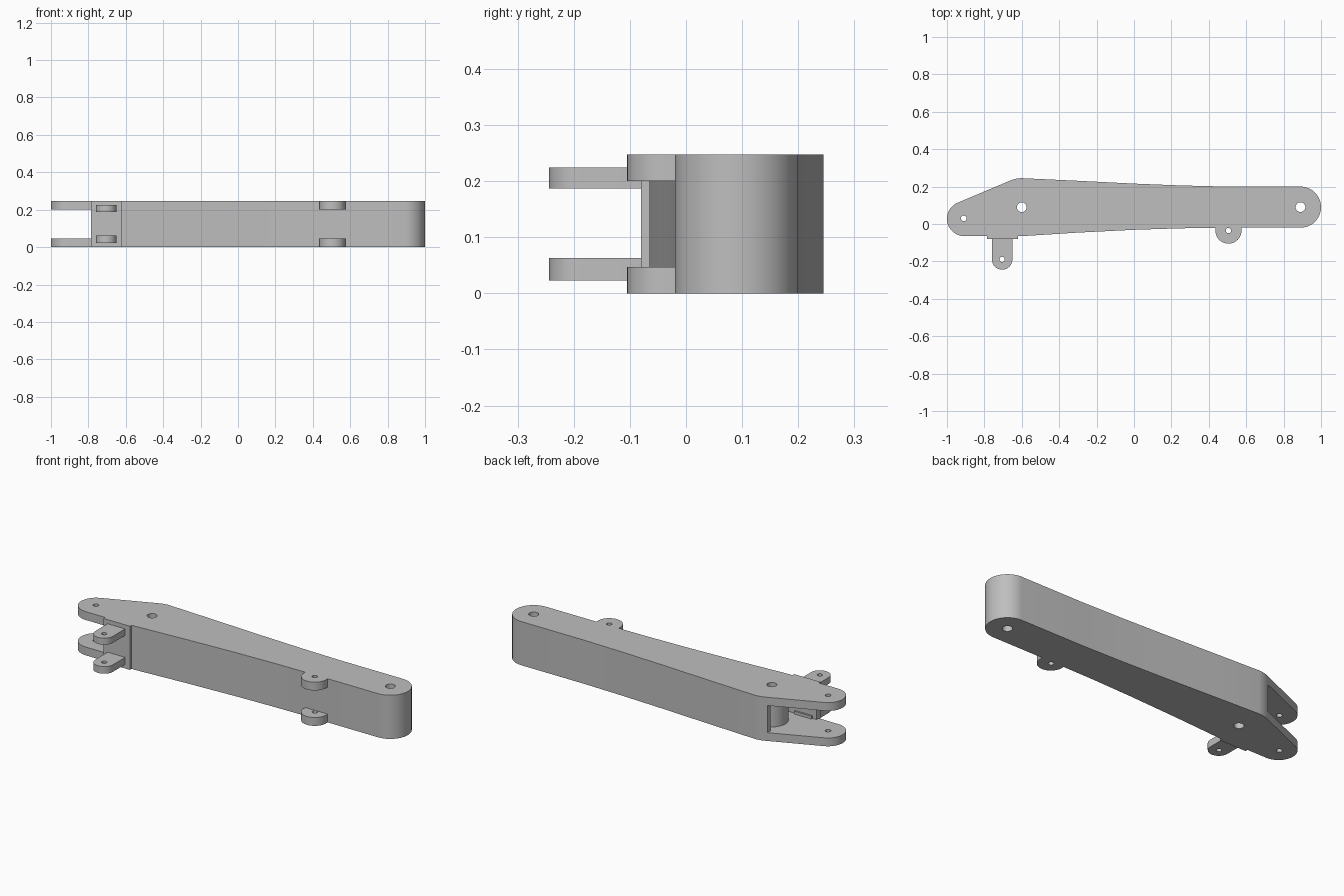
import bpy, bmesh
from math import sin, cos, radians

old = bpy.data.objects.get("Cube")
if old:
    bpy.data.objects.remove(old, do_unlink=True)

grey = bpy.data.materials.new("light_grey")
grey.use_nodes = True
COLOUR = (0.52, 0.52, 0.52, 1)
grey.diffuse_color = COLOUR
grey.node_tree.nodes["Principled BSDF"].inputs["Base Color"].default_value = COLOUR

H = 0.247            # overall height
LOW, HIGH = 0.047, 0.2   # fork gap


def arc(cx, cy, r, start, end, steps=24):
    """Points along a circular arc, angles in degrees."""
    return [(cx + r * cos(radians(start + (end - start) * i / steps)),
             cy + r * sin(radians(start + (end - start) * i / steps)))
            for i in range(steps + 1)]


def prism(name, outline, z0, z1):
    """Extrude a flat counter-clockwise outline upwards."""
    bm = bmesh.new()
    face = bm.faces.new([bm.verts.new((x, y, z0)) for x, y in outline])
    top = bmesh.ops.extrude_face_region(bm, geom=[face])["geom"]
    bmesh.ops.translate(bm, vec=(0, 0, z1 - z0),
                        verts=[v for v in top if isinstance(v, bmesh.types.BMVert)])
    bmesh.ops.recalc_face_normals(bm, faces=bm.faces)
    mesh = bpy.data.meshes.new(name)
    bm.to_mesh(mesh)
    bm.free()
    mesh.materials.append(grey)
    ob = bpy.data.objects.new(name, mesh)
    bpy.context.collection.objects.link(ob)
    return ob


def circle(x, y, r, steps=40):
    return arc(x, y, r, 0, 360, steps)[:-1]


def cut(ob, outline, z0, z1):
    """Subtract a prism from an object and discard the cutter."""
    cutter = prism("cutter", outline, z0, z1)
    cutter.hide_render = True
    mod = ob.modifiers.new("cut", "BOOLEAN")
    mod.operation, mod.solver, mod.object = "DIFFERENCE", "EXACT", cutter
    bpy.context.view_layer.objects.active = ob
    bpy.ops.object.modifier_apply(modifier=mod.name)
    bpy.data.objects.remove(cutter, do_unlink=True)


def drill(ob, x, y, r):
    cut(ob, circle(x, y, r), -0.1, H + 0.1)


def finish(ob):
    bpy.ops.object.select_all(action="DESELECT")
    ob.select_set(True)
    bpy.context.view_layer.objects.active = ob
    bpy.ops.object.shade_smooth_by_angle(angle=radians(25))


# Tapered arm with rounded ends
outline = arc(0.89, 0.09, 0.11, -90, 90)
outline += [(0.5, 0.2), (0.25, 0.206), (0, 0.216), (-0.3, 0.231)]
outline += arc(-0.6, 0.09, 0.155, 90, 113, 8)
outline += arc(-0.907, 0.028, 0.093, 113, 270)
outline += [(-0.6, -0.065), (-0.3, -0.046), (0, -0.031), (0.25, -0.023), (0.5, -0.02)]
arm = prism("arm", outline, 0, H)

# Fork gap, open at the end and back, with a front wall
gap = [(-1.1, -0.3), (-0.785, -0.3), (-0.785, -0.045), (-0.5, -0.045),
       (-0.5, 0.2), (-0.67, 0.2), (-0.67, 0.4), (-1.1, 0.4)]
cut(arm, gap, LOW, HIGH)
for x, y, r in ((-0.6, 0.09, 0.026), (0.89, 0.09, 0.026), (-0.91, 0.03, 0.015)):
    drill(arm, x, y, r)
finish(arm)

# Pivot sleeve inside the fork
sleeve = prism("pivot_sleeve", circle(-0.6, 0.09, 0.085), LOW, HIGH)
drill(sleeve, -0.6, 0.09, 0.026)
finish(sleeve)

# Mounting pad on the front
finish(prism("mounting_pad", [(-0.785, -0.08), (-0.62, -0.08),
                              (-0.62, -0.064), (-0.785, -0.064)], 0, H))

# Paired lugs: name, centre x, centre y, radius, root y, heights
lugs = (("long_lug", -0.705, -0.189, 0.055, -0.035, ((0.023, 0.063), (0.187, 0.224))),
        ("short_lug", 0.505, -0.035, 0.07, -0.019, ((0, LOW), (HIGH, H))))
for name, x, y, r, root, levels in lugs:
    for side, (z0, z1) in zip(("lower", "upper"), levels):
        lug = prism(side + "_" + name,
                    arc(x, y, r, 180, 360) + [(x + r, root), (x - r, root)], z0, z1)
        drill(lug, x, y, 0.014)
        finish(lug)
